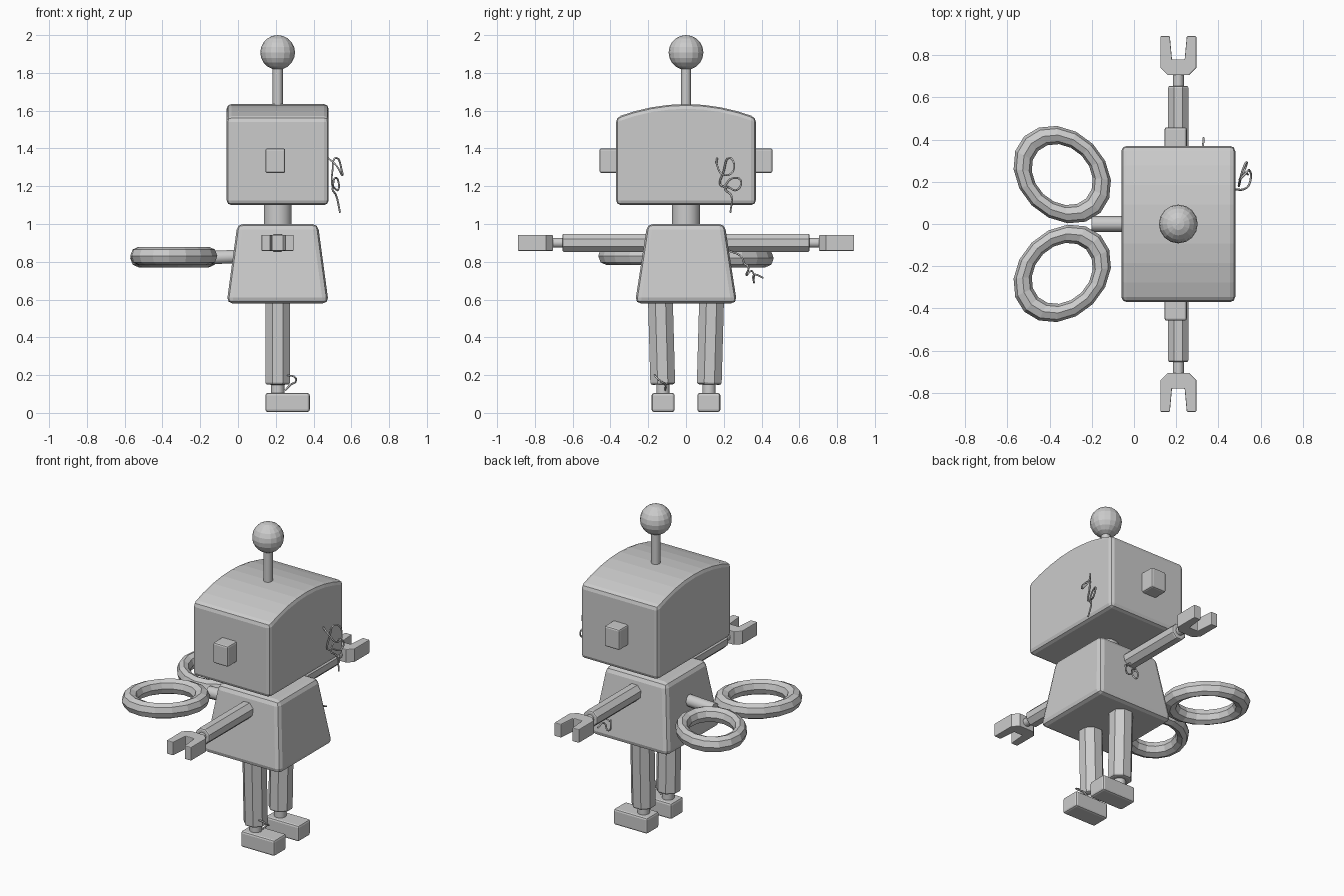
import bpy, bmesh, math
from mathutils import Vector, Matrix

cube = bpy.data.objects.get("Cube")
if cube:
    bpy.data.objects.remove(cube, do_unlink=True)

CX = 0.21  # body axis

metal = bpy.data.materials.new("plain grey")
metal.use_nodes = True
GREY = (0.6, 0.6, 0.6, 1)
metal.diffuse_color = GREY
metal.node_tree.nodes["Principled BSDF"].inputs["Base Color"].default_value = GREY


def finish(name, bm, bevel=0, segments=2, smooth=None):
    bmesh.ops.recalc_face_normals(bm, faces=bm.faces[:])
    mesh = bpy.data.meshes.new(name)
    bm.to_mesh(mesh)
    bm.free()
    mesh.materials.append(metal)
    ob = bpy.data.objects.new(name, mesh)
    bpy.context.collection.objects.link(ob)
    if bevel:
        mod = ob.modifiers.new("soft edges", 'BEVEL')
        mod.width, mod.segments = bevel, segments
        mod.limit_method, mod.angle_limit = 'ANGLE', math.radians(50)
    if smooth:
        bpy.ops.object.select_all(action='DESELECT')
        ob.select_set(True)
        bpy.context.view_layer.objects.active = ob
        bpy.ops.object.shade_smooth_by_angle(angle=math.radians(smooth))
    return ob


def box(name, low, high, bevel, taper=(1, 1)):
    """Box between two corners; taper scales the top about its centre."""
    low, high = Vector(low), Vector(high)
    bm = bmesh.new()
    bmesh.ops.create_cube(bm, size=1)
    for v in bm.verts:
        if v.co.z > 0:
            v.co.x *= taper[0]
            v.co.y *= taper[1]
        v.co = v.co * (high - low) + (low + high) / 2
    return finish(name, bm, bevel)


def extrude(name, outline, offset, bevel):
    bm = bmesh.new()
    face = bm.faces.new([bm.verts.new(p) for p in outline])
    out = bmesh.ops.extrude_face_region(bm, geom=[face])
    bmesh.ops.translate(bm, vec=offset,
                        verts=[g for g in out["geom"] if isinstance(g, bmesh.types.BMVert)])
    return finish(name, bm, bevel)


def rod(name, start, end, radius, sides=8, bevel=0, smooth=None):
    start, end = Vector(start), Vector(end)
    axis = end - start
    bm = bmesh.new()
    bmesh.ops.create_cone(bm, cap_ends=True, segments=sides, radius1=radius,
                          radius2=radius, depth=axis.length)
    turn = Matrix.Rotation(math.pi / sides, 4, 'Z')
    bm.transform(Matrix.Translation((start + end) / 2)
                 @ axis.to_track_quat('Z', 'Y').to_matrix().to_4x4() @ turn)
    return finish(name, bm, bevel, smooth=smooth)


def wire(name, points, radius=0.005):
    curve = bpy.data.curves.new(name, 'CURVE')
    curve.dimensions = '3D'
    curve.bevel_depth, curve.bevel_resolution = radius, 1
    curve.resolution_u = 6
    spline = curve.splines.new('BEZIER')
    spline.bezier_points.add(len(points) - 1)
    for bp, p in zip(spline.bezier_points, points):
        bp.co = p
        bp.handle_left_type = bp.handle_right_type = 'AUTO'
    curve.materials.append(metal)
    bpy.context.collection.objects.link(bpy.data.objects.new(name, curve))


# Head with a gently arched top
STEPS = 8
arch = [0.37 - 0.74 * i / STEPS for i in range(STEPS + 1)]
outline = [(-0.06, -0.37, 1.1), (-0.06, 0.37, 1.1)]
outline += [(-0.06, y, 1.635 - 0.07 * (y / 0.37) ** 2) for y in arch]
extrude("head", outline, (0.54, 0, 0), 0.025)

# Antenna and its ball
rod("antenna_rod", (CX, 0, 1.6), (CX, 0, 1.85), 0.027, 10, smooth=40)
bm = bmesh.new()
bmesh.ops.create_uvsphere(bm, u_segments=16, v_segments=10, radius=0.092)
bmesh.ops.translate(bm, vec=(CX, 0, 1.908), verts=bm.verts[:])
finish("antenna_ball", bm)

# Neck and flared torso
rod("neck", (CX, 0, 0.96), (CX, 0, 1.13), 0.075, 16, smooth=40)
box("torso", (-0.06, -0.27, 0.58), (0.48, 0.27, 1.0), 0.03, (0.79, 0.76))

# Ears, arms, claws, legs and feet
half_claw = [(0.03, 0.78), (0.04, 0.89), (0.085, 0.89), (0.085, 0.74), (0.05, 0.705)]
claw = half_claw + [(-x, y) for x, y in reversed(half_claw)]
for s, side in ((-1, "right"), (1, "left")):
    ys = sorted((s * 0.36, s * 0.458))
    box(side + "_ear", (0.145, ys[0], 1.27), (0.25, ys[1], 1.4), 0.01)
    rod(side + "_arm", (CX, s * 0.15, 0.9), (CX, s * 0.655, 0.9), 0.052, 8, 0.01)
    rod(side + "_wrist", (CX, s * 0.64, 0.9), (CX, s * 0.715, 0.9), 0.026, 10, smooth=40)
    extrude(side + "_claw", [(CX + x, s * y, 0.858) for x, y in claw], (0, 0, 0.085), 0.004)
    rod(side + "_leg", (CX, s * 0.136, 0.62), (CX, s * 0.123, 0.15), 0.071, 8, 0.012)
    rod(side + "_ankle", (CX, s * 0.122, 0.08), (CX, s * 0.122, 0.17), 0.036, 10, smooth=40)
    ys = sorted((s * 0.06, s * 0.182))
    box(side + "_foot", (0.145, ys[0], 0.005), (0.38, ys[1], 0.105), 0.012)

# Winding key: shaft and two slanted oval rings
rod("key_shaft", (0.04, 0, 0.83), (-0.2, 0, 0.82), 0.037, 10, smooth=40)
MAJOR, MINOR = 16, 8
for s, side in ((-1, "right"), (1, "left")):
    bm = bmesh.new()
    rings = []
    for i in range(MAJOR):
        a = math.tau * i / MAJOR
        ring = []
        for j in range(MINOR):
            b = math.tau * j / MINOR
            r = 1 + 0.23 * math.cos(b)
            p = Vector((0.208 * r * math.cos(a), 0.167 * r * math.sin(a), 0.048 * math.sin(b)))
            ring.append(bm.verts.new(p))
        rings.append(ring)
    for i in range(MAJOR):
        for j in range(MINOR):
            k, m = (i + 1) % MAJOR, (j + 1) % MINOR
            bm.faces.new((rings[i][j], rings[k][j], rings[k][m], rings[i][m]))
    bm.transform(Matrix.Translation((-0.34, s * 0.234, 0.825 - s * 0.006))
                 @ Matrix.Rotation(-s * math.pi / 4, 4, 'Z'))
    finish(side + "_key_ring", bm)

# Loose curly wires
wire("head_wire", [(0.47, 0.165, 1.355), (0.52, 0.165, 1.31), (0.55, 0.2, 1.26),
                   (0.55, 0.25, 1.28), (0.52, 0.23, 1.35), (0.5, 0.2, 1.28),
                   (0.5, 0.19, 1.2), (0.51, 0.24, 1.24), (0.53, 0.29, 1.23),
                   (0.53, 0.27, 1.18), (0.5, 0.21, 1.19), (0.52, 0.24, 1.15),
                   (0.54, 0.235, 1.06)])
wire("torso_wire", [(0.24, 0.22, 0.86), (0.27, 0.29, 0.83), (0.31, 0.31, 0.79),
                    (0.34, 0.33, 0.77), (0.31, 0.32, 0.73), (0.28, 0.35, 0.75),
                    (0.29, 0.36, 0.69), (0.32, 0.36, 0.73), (0.33, 0.41, 0.715)])
wire("leg_wire", [(0.26, -0.165, 0.2), (0.3, -0.16, 0.19), (0.305, -0.13, 0.165),
                  (0.28, -0.11, 0.15), (0.25, -0.11, 0.12)])
